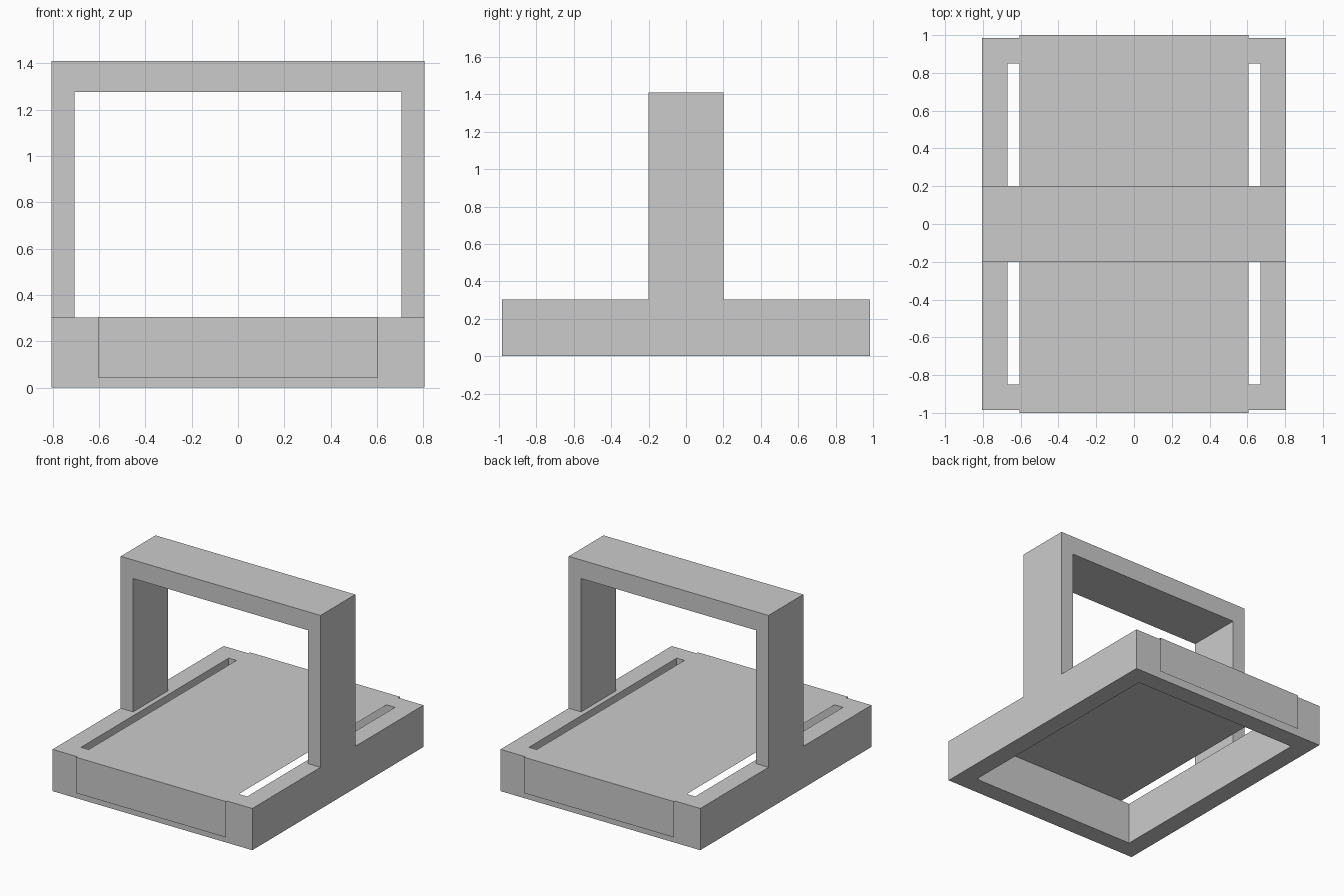
import bpy
import bmesh

if "Cube" in bpy.data.objects:
    bpy.data.objects.remove(bpy.data.objects["Cube"])


def make_object(name, bm, fix_normals=True):
    if fix_normals:
        bmesh.ops.recalc_face_normals(bm, faces=bm.faces[:])
    mesh = bpy.data.meshes.new(name)
    bm.to_mesh(mesh)
    bm.free()
    obj = bpy.data.objects.new(name, mesh)
    bpy.context.collection.objects.link(obj)
    return obj


def rect(x, y, z):
    return [(-x, -y, z), (x, -y, z), (x, y, z), (-x, y, z)]


# Open rectangular base frame: outer and inner walls joined by flat rims
BASE_TOP = 0.304
bm = bmesh.new()
rings = [[bm.verts.new(p) for p in rect(x, y, z)] for x, y, z in (
    (0.805, 0.985, 0), (0.805, 0.985, BASE_TOP),
    (0.67, 0.85, BASE_TOP), (0.67, 0.85, 0))]
for k in range(4):
    a, b = rings[k], rings[(k + 1) % 4]
    for i in range(4):
        j = (i + 1) % 4
        bm.faces.new((a[i], a[j], b[j], b[i]))
make_object("base_frame", bm)

# Arched handle: two legs and a top bar, extruded along y
profile = [(-0.805, BASE_TOP), (-0.805, 1.41), (0.805, 1.41), (0.805, BASE_TOP),
           (0.705, BASE_TOP), (0.705, 1.275), (-0.705, 1.275), (-0.705, BASE_TOP)]
bm = bmesh.new()
face = bm.faces.new([bm.verts.new((x, -0.2, z)) for x, z in profile])
new = bmesh.ops.extrude_face_region(bm, geom=[face], use_keep_orig=True)["geom"]
bmesh.ops.translate(bm, vec=(0, 0.4, 0),
                    verts=[v for v in new if isinstance(v, bmesh.types.BMVert)])
make_object("handle", bm)

# Thin cover sheet folded down over the front and back of the base
fold = [(-1.0, 0.045), (-1.0, 0.306), (1.0, 0.306), (1.0, 0.045)]
bm = bmesh.new()
rows = [[bm.verts.new((x, y, z)) for x in (-0.605, 0.605)] for y, z in fold]
for a, b in zip(rows, rows[1:]):
    bm.faces.new((a[0], a[1], b[1], b[0]))
make_object("cover_sheet", bm, fix_normals=False)
